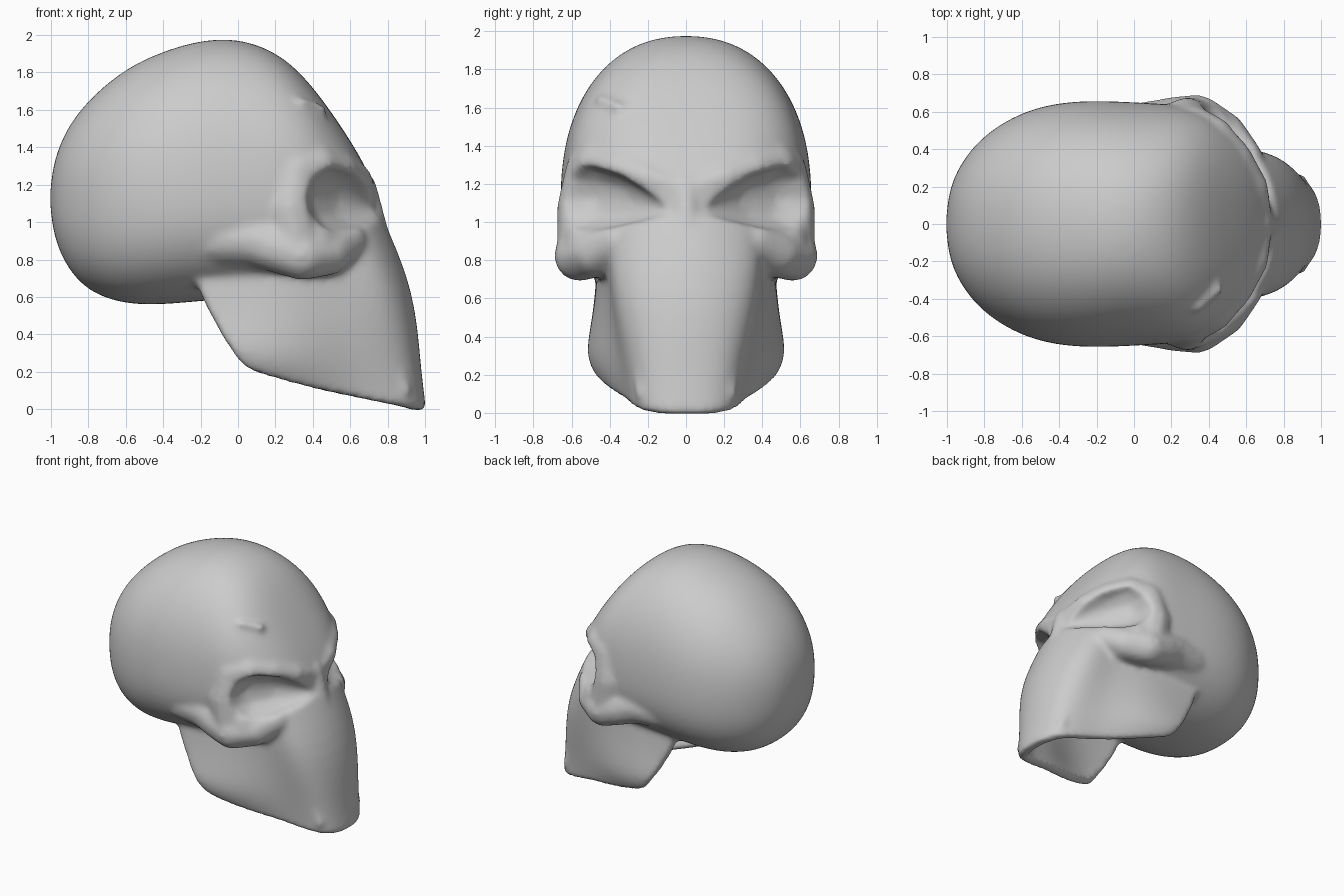
import bpy
import bmesh
import math
from mathutils import Vector, Matrix

cube = bpy.data.objects.get("Cube")
if cube:
    bpy.data.objects.remove(cube, do_unlink=True)

bone = bpy.data.materials.new("bone grey")
bone.use_nodes = True
bone.diffuse_color = (0.6, 0.6, 0.6, 1)
bone.node_tree.nodes["Principled BSDF"].inputs["Base Color"].default_value = (0.6, 0.6, 0.6, 1)


def new_object(name, bm):
    mesh = bpy.data.meshes.new(name)
    bm.to_mesh(mesh)
    bm.free()
    obj = bpy.data.objects.new(name, mesh)
    bpy.context.scene.collection.objects.link(obj)
    return obj


def merge_into(target, bm, name, thickness=0):
    """Smooth a coarse surface, optionally give it a wall, and add it to target."""
    obj = new_object(name, bm)
    obj.modifiers.new("round", "SUBSURF").levels = 2
    if thickness:
        wall = obj.modifiers.new("wall", "SOLIDIFY")
        wall.thickness = thickness
        wall.offset = -1
    graph = bpy.context.evaluated_depsgraph_get()
    mesh = bpy.data.meshes.new_from_object(obj.evaluated_get(graph))
    target.from_mesh(mesh)
    bpy.data.objects.remove(obj, do_unlink=True)
    bpy.data.meshes.remove(mesh)


def blob(bm, center, size):
    matrix = Matrix.Translation(center) @ Matrix.Diagonal((*size, 1))
    bmesh.ops.create_icosphere(bm, subdivisions=2, radius=1, matrix=matrix)


def ridge(bm, points, sides=(1, -1), steps=7):
    """Sweep a sphere of changing radius along points given as x, y, z, radius."""
    for side in sides:
        for a, b in zip(points, points[1:]):
            for i in range(steps + 1):
                x, y, z, r = Vector(a).lerp(Vector(b), i / steps)
                blob(bm, (x, y * side, z), (r, r, r))


def remesh(obj, name, size):
    mod = obj.modifiers.new(name, "REMESH")
    mod.mode = "VOXEL"
    mod.voxel_size = size
    mod.use_smooth_shade = True


def full(value, power):
    """Push a sine or cosine outward for a fuller oval."""
    return math.copysign(abs(value) ** power, value)


skull_bm = bmesh.new()

# Cranium: full oval rings along x, each with top, bottom and half width
RINGS = [
    (-0.985, 1.33, 0.92, 0.2), (-0.92, 1.5, 0.76, 0.34), (-0.8, 1.66, 0.62, 0.485),
    (-0.6, 1.83, 0.555, 0.605), (-0.4, 1.92, 0.555, 0.655), (-0.2, 1.98, 0.575, 0.665),
    (0, 1.99, 0.59, 0.655), (0.2, 1.92, 0.6, 0.645), (0.35, 1.79, 0.62, 0.62),
    (0.48, 1.62, 0.66, 0.55), (0.6, 1.44, 0.7, 0.44), (0.68, 1.3, 0.75, 0.31),
    (0.72, 1.21, 0.85, 0.16),
]
SEGMENTS = 28
WIDEST = 1.13
bm = bmesh.new()
loops = []
for x, top, bottom, width in RINGS:
    loop = []
    for i in range(SEGMENTS):
        a = math.tau * i / SEGMENTS
        upper = math.sin(a) > 0
        height = (top - WIDEST) if upper else (WIDEST - bottom)
        power = 0.9 - 0.25 * max(x, 0) if upper else 0.84
        loop.append(bm.verts.new((x, width * full(math.cos(a), power),
                                  WIDEST + height * full(math.sin(a), power))))
    loops.append(loop)
for a, b in zip(loops, loops[1:]):
    for i in range(SEGMENTS):
        j = (i + 1) % SEGMENTS
        bm.faces.new((a[i], a[j], b[j], b[i]))
for loop, x in ((loops[0], -1.01), (loops[-1], 0.74)):
    tip = bm.verts.new((x, 0, WIDEST))
    for i in range(SEGMENTS):
        bm.faces.new((loop[i], loop[(i + 1) % SEGMENTS], tip))
bmesh.ops.recalc_face_normals(bm, faces=bm.faces)
merge_into(skull_bm, bm, "cranium")

# Jaw: U-shaped open wall, columns from rear to chin, each from lower edge to top
COLUMNS = [
    [(0.02, 0.47, 0.21), (-0.04, 0.53, 0.32), (-0.14, 0.485, 0.5), (-0.27, 0.47, 0.74)],
    [(0.12, 0.47, 0.18), (0.1, 0.54, 0.28), (0.06, 0.49, 0.5), (0.0, 0.46, 0.8)],
    [(0.36, 0.4, 0.11), (0.34, 0.49, 0.27), (0.3, 0.465, 0.53), (0.25, 0.45, 0.82)],
    [(0.62, 0.31, 0.06), (0.6, 0.35, 0.25), (0.58, 0.375, 0.55), (0.48, 0.42, 0.92)],
    [(0.83, 0.28, 0.02), (0.82, 0.3, 0.22), (0.77, 0.41, 0.66), (0.64, 0.41, 0.95)],
    [(0.98, 0.21, 0.0), (0.95, 0.22, 0.22), (0.91, 0.26, 0.64), (0.73, 0.26, 1.0)],
    [(1.02, 0, 0.0), (0.99, 0, 0.22), (0.965, 0, 0.64), (0.78, 0, 1.07)],
]
mirrored = [[(x, -y, z) for x, y, z in col] for col in reversed(COLUMNS[:-1])]
bm = bmesh.new()
grid = [[bm.verts.new(p) for p in col] for col in COLUMNS + mirrored]
for a, b in zip(grid, grid[1:]):
    for k in range(len(a) - 1):
        bm.faces.new((a[k], a[k + 1], b[k + 1], b[k]))
merge_into(skull_bm, bm, "jaw", thickness=0.08)

# Solid upper face behind the muzzle wall and under the sockets
blob(skull_bm, (0.52, 0, 0.86), (0.26, 0.38, 0.22))
for side in (1, -1):
    blob(skull_bm, (0.44, 0.36 * side, 0.9), (0.2, 0.18, 0.16))
    blob(skull_bm, (0.36, 0.48 * side, 0.9), (0.19, 0.17, 0.15))

# Cheekbone, fading back along the temple
ridge(skull_bm, [(-0.27, 0.45, 0.9, 0.13), (-0.1, 0.49, 0.91, 0.145), (0.08, 0.51, 0.91, 0.15),
                 (0.22, 0.545, 0.86, 0.14), (0.34, 0.56, 0.82, 0.135), (0.48, 0.47, 0.84, 0.13),
                 (0.59, 0.36, 0.9, 0.1)])
# Outer rim of the eye socket
ridge(skull_bm, [(0.32, 0.55, 0.84, 0.13), (0.28, 0.535, 1.08, 0.145), (0.3, 0.5, 1.26, 0.14)])
# Slanted brow
ridge(skull_bm, [(0.69, 0.04, 1.18, 0.05), (0.64, 0.2, 1.23, 0.08), (0.54, 0.35, 1.28, 0.1),
                 (0.42, 0.46, 1.3, 0.12), (0.3, 0.5, 1.26, 0.14)])
# Nose bridge
ridge(skull_bm, [(0.68, 0, 1.2, 0.06), (0.7, 0, 1.08, 0.075), (0.73, 0, 0.94, 0.08)], sides=(1,))
# Chin corner
ridge(skull_bm, [(0.84, 0.26, 0.26, 0.02), (0.89, 0.23, 0.1, 0.04)])
# Temple scar on the right side only
ridge(skull_bm, [(0.34, 0.46, 1.65, 0.02), (0.45, 0.35, 1.6, 0.03)], sides=(-1,))

# Eye socket cutter: narrow by the nose, wide and open at the side
socket_bm = bmesh.new()
ridge(socket_bm, [(0.77, 0.11, 1.07, 0.035), (0.7, 0.25, 1.09, 0.09), (0.62, 0.4, 1.115, 0.15),
                  (0.56, 0.54, 1.125, 0.185), (0.54, 0.72, 1.125, 0.19)], steps=12)
sockets = new_object("socket_cutter", socket_bm)
remesh(sockets, "fuse", 0.015)
sockets.hide_render = True
sockets.hide_set(True)

# Fuse the parts, carve the sockets, then soften into one sculpted surface
skull = new_object("skull", skull_bm)
skull.data.materials.append(bone)
remesh(skull, "fuse", 0.018)
carve = skull.modifiers.new("carve", "BOOLEAN")
carve.operation = "DIFFERENCE"
carve.solver = "EXACT"
carve.object = sockets
remesh(skull, "sculpt", 0.016)
soften = skull.modifiers.new("soften", "SMOOTH")
soften.factor = 0.5
soften.iterations = 14
